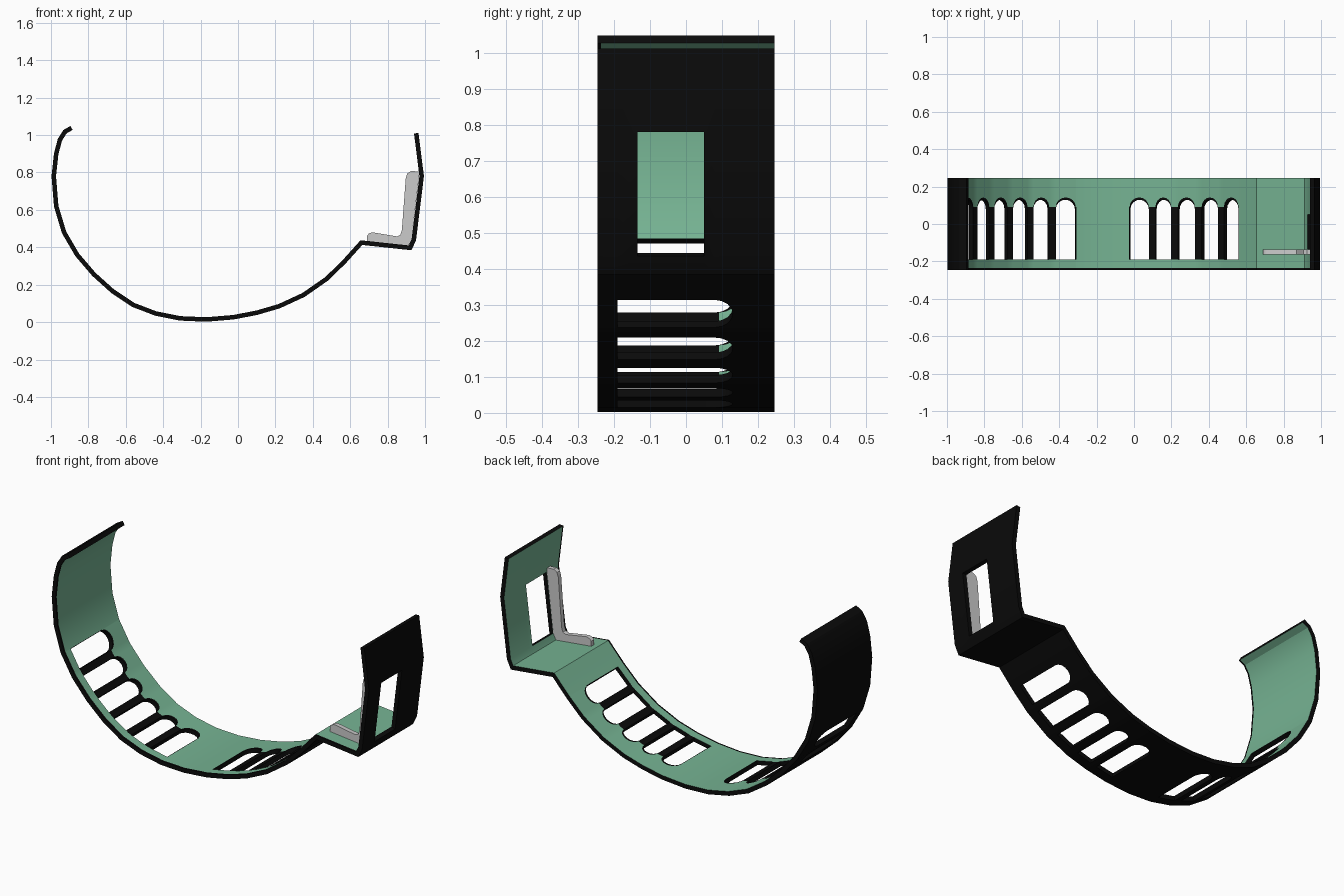
import bpy, bmesh, math

if "Cube" in bpy.data.objects:
    bpy.data.objects.remove(bpy.data.objects["Cube"])

def material(name, rgb):
    m = bpy.data.materials.new(name)
    m.diffuse_color = (*rgb, 1)
    m.use_nodes = True
    m.node_tree.nodes["Principled BSDF"].inputs["Base Color"].default_value = m.diffuse_color
    return m

green = material("sage green", (0.18, 0.45, 0.29))
black = material("black", (0.003, 0.003, 0.003))
grey = material("light grey", (0.6, 0.6, 0.6))

def finish(bm, name, mats):
    me = bpy.data.meshes.new(name)
    bm.to_mesh(me)
    bm.free()
    ob = bpy.data.objects.new(name, me)
    bpy.context.collection.objects.link(ob)
    for m in mats:
        me.materials.append(m)
    bpy.ops.object.select_all(action='DESELECT')
    ob.select_set(True)
    bpy.context.view_layer.objects.active = ob
    return ob

# Band profile (x, z), from the left tip round the bottom to the right wall
profile = [(-.89, 1.038), (-.925, 1.018), (-.952, .975), (-.972, .90), (-.985, .78),
           (-.972, .62), (-.93, .48), (-.86, .36), (-.77, .255), (-.67, .165),
           (-.56, .092), (-.44, .046), (-.31, .02), (-.17, .014), (-.025, .026),
           (.10, .05), (.22, .085), (.35, .145), (.475, .232), (.57, .325),
           (.66, .425), (.92, .397), (.94, .44), (.982, .78), (.953, 1.01)]
groups = [(6, 11), (14, 18)]          # first and last arched segment of each row
wall_window = 22                      # segment with the rectangular window
Y0, Y1 = -.246, .246
SILL, SPRING, TRIM, RISE = -.19, .08, .012, .05
WIN0, WIN1 = -.135, .05
rows = [Y0, Y0 + .01, SILL, WIN0, WIN1, SPRING, SPRING + TRIM, Y1]

bm = bmesh.new()

def quad(seg, u0, u1, lo, hi, mat):
    (ax, az), (bx, bz) = profile[seg], profile[seg + 1]
    def pt(u, y):
        return bm.verts.new((ax + (bx - ax) * u, y, az + (bz - az) * u))
    f = bm.faces.new([pt(u0, lo[0]), pt(u1, lo[1]), pt(u1, hi[1]), pt(u0, hi[0])])
    f.material_index = mat

for seg in range(len(profile) - 1):
    row = next((g for g in groups if g[0] <= seg <= g[1]), None)
    if row:
        # Arched window: bars at both sides, arch columns between them
        a = .03 if seg == row[0] else .15
        b = .97 if seg == row[1] else .85
        us = [0] + [a + (b - a) * (1 - math.cos(math.pi * k / 8)) / 2 for k in range(9)] + [1]
    else:
        us = [0, 1]
    for c, (u0, u1) in enumerate(zip(us, us[1:])):
        opening = row and 0 < c < len(us) - 2
        for lo, hi in zip(rows, rows[1:]):
            rim = lo == Y0
            if opening and lo >= SILL:
                continue
            if seg == wall_window and lo == WIN0:
                continue
            bar = row and SILL <= lo < SPRING + TRIM / 2
            quad(seg, u0, u1, (lo, lo), (hi, hi), 1 if rim or bar else 0)
        if opening:
            y = [SPRING + RISE * math.sin(math.pi * (c - 1 + k) / 8) for k in (0, 1)]
            t = [v + TRIM for v in y]
            quad(seg, u0, u1, y, t, 1)
            quad(seg, u0, u1, t, (Y1, Y1), 0)

bmesh.ops.remove_doubles(bm, verts=bm.verts, dist=.0005)
band = finish(bm, "curved_band", [green, black])
sol = band.modifiers.new("thickness", 'SOLIDIFY')
sol.thickness = .024
sol.offset = 0
sol.use_even_offset = True
sol.material_offset = 1
sol.material_offset_rim = 1
bpy.ops.object.modifier_apply(modifier=sol.name)
bpy.ops.object.shade_smooth_by_angle(angle=math.radians(28))

# L-shaped bracket standing on the step
outline = [(.69, .428), (.69, .462), (.70, .474), (.72, .48), (.85, .458), (.868, .466),
           (.876, .49), (.897, .77), (.905, .795), (.925, .808), (.967, .805),
           (.967, .77), (.928, .44), (.91, .408)]
bm = bmesh.new()
f = bm.faces.new([bm.verts.new((x, -.162, z)) for x, z in outline])
ext = bmesh.ops.extrude_face_region(bm, geom=[f])
bmesh.ops.translate(bm, vec=(0, .026, 0),
                    verts=[v for v in ext["geom"] if isinstance(v, bmesh.types.BMVert)])
bmesh.ops.recalc_face_normals(bm, faces=bm.faces)
finish(bm, "bracket", [grey])
bpy.ops.object.shade_smooth_by_angle(angle=math.radians(35))
